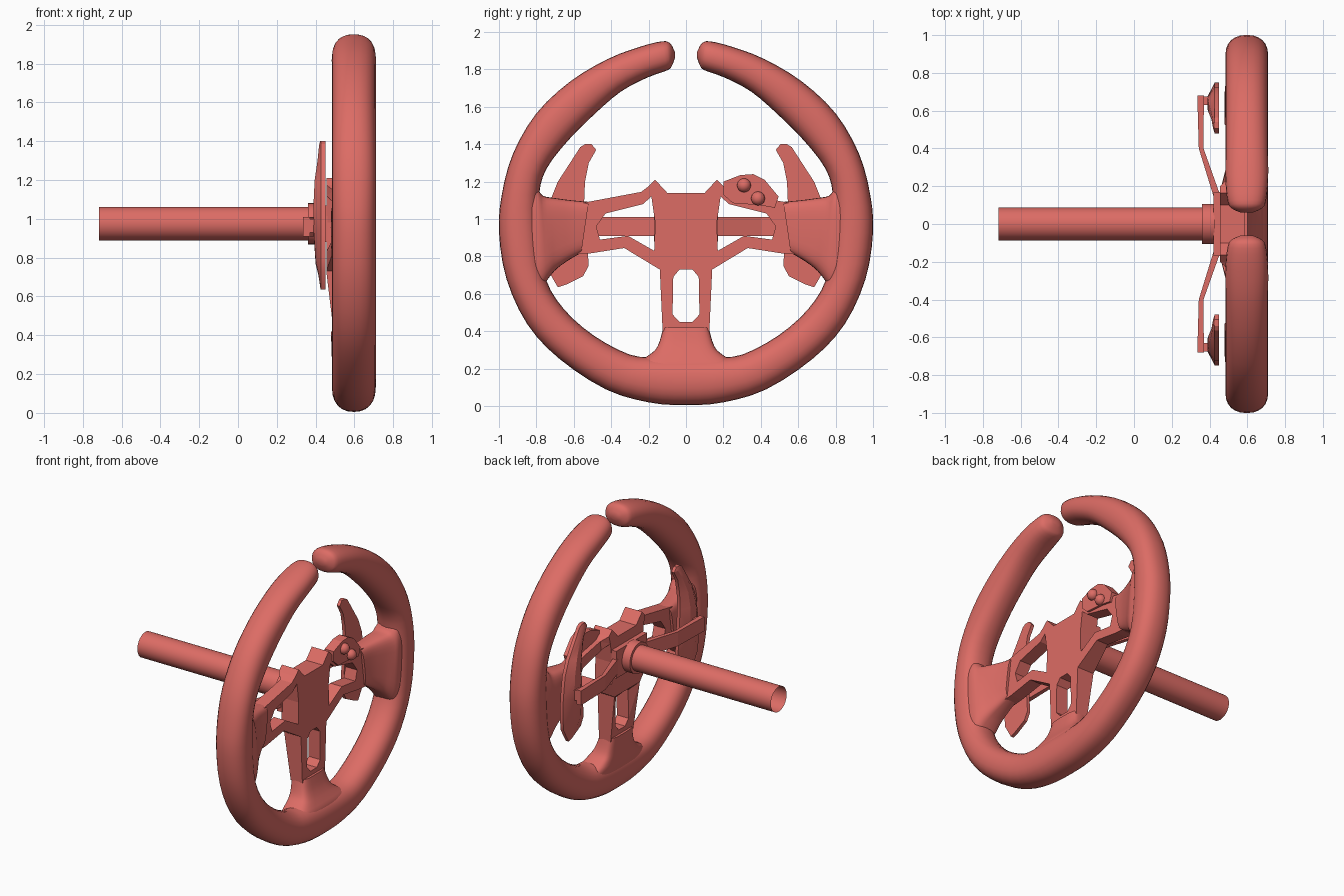
import bpy, bmesh, math
from mathutils import Vector

if "Cube" in bpy.data.objects:
    bpy.data.objects.remove(bpy.data.objects["Cube"])

RED = bpy.data.materials.new("red")
RED.diffuse_color = (0.72, 0.15, 0.13, 1)
RED.use_nodes = True
RED.node_tree.nodes["Principled BSDF"].inputs["Base Color"].default_value = RED.diffuse_color


def finish(bm, name, mirror=False, smooth=None):
    bmesh.ops.recalc_face_normals(bm, faces=bm.faces[:])
    me = bpy.data.meshes.new(name)
    bm.to_mesh(me)
    bm.free()
    ob = bpy.data.objects.new(name, me)
    bpy.context.collection.objects.link(ob)
    me.materials.append(RED)
    if mirror:
        m = ob.modifiers.new("mirror", 'MIRROR')
        m.use_axis = (False, True, False)
        m.use_mirror_merge = False
    if smooth:
        bpy.ops.object.select_all(action='DESELECT')
        ob.select_set(True)
        bpy.context.view_layer.objects.active = ob
        bpy.ops.object.shade_smooth_by_angle(angle=math.radians(smooth))
    return ob


def skin(rings, caps=(True, True)):
    """Joins a row of point rings into a tube."""
    bm = bmesh.new()
    vs = [[bm.verts.new(p) for p in r] for r in rings]
    n = len(vs[0])
    for a, b in zip(vs, vs[1:]):
        for i in range(n):
            bm.faces.new((a[i], a[(i + 1) % n], b[(i + 1) % n], b[i]))
    if caps[0]:
        bm.faces.new(vs[0])
    if caps[1]:
        bm.faces.new(vs[-1])
    return bm


def spline(st, steps):
    """Catmull-Rom through tuples of numbers."""
    st = [Vector(s) for s in st]
    out = []
    for i in range(len(st) - 1):
        p0, p1, p2, p3 = st[max(i - 1, 0)], st[i], st[i + 1], st[min(i + 2, len(st) - 1)]
        for k in range(steps):
            t = k / steps
            out.append(p1 + 0.5 * t * ((p2 - p0) + t * ((2 * p0 - 5 * p1 + 4 * p2 - p3)
                       + t * (3 * p1 - p0 - 3 * p2 + p3))))
    return out + [st[-1]]


def rounded_ring(s, power, n=24):
    """Station: edge point y,z; opposite edge point y,z; centre x; half depth."""
    a, b, xc, hd = Vector((s[0], s[1])), Vector((s[2], s[3])), s[4], s[5]
    mid, half = (a + b) / 2, (a - b) / 2
    ring = []
    for i in range(n):
        t = math.tau * i / n
        c, d = math.cos(t), math.sin(t)
        c = math.copysign(abs(c) ** (2 / power), c)
        d = math.copysign(abs(d) ** (2 / power), d)
        p = mid + half * c
        ring.append((xc + hd * d, p.x, p.y))
    return ring


def plate(name, loops, front, back, smooth=None):
    """Flat plate in the yz plane with holes; back is a depth function."""
    bm = bmesh.new()
    edges = []
    for lp in loops:
        v = [bm.verts.new((front, y, z)) for y, z in lp]
        edges += [bm.edges.new((v[i], v[(i + 1) % len(v)])) for i in range(len(v))]
    bmesh.ops.triangle_fill(bm, edges=edges, use_beauty=True, use_dissolve=False)
    r = bmesh.ops.extrude_face_region(bm, geom=bm.faces[:], use_keep_orig=True)
    for v in r["geom"]:
        if isinstance(v, bmesh.types.BMVert):
            v.co.x = back(v.co.y, v.co.z)
    return finish(bm, name, smooth=smooth)


def box(name, lo, hi, mirror=False):
    quad = [(lo[1], lo[2]), (hi[1], lo[2]), (hi[1], hi[2]), (lo[1], hi[2])]
    return finish(skin([[(x, y, z) for y, z in quad] for x in (lo[0], hi[0])]), name, mirror)


def cyl_ring(x, r, n=32):
    return [(x, r * math.cos(math.tau * i / n), 0.975 + r * math.sin(math.tau * i / n)) for i in range(n)]


def flip(pts):
    return [(-y, z) for y, z in reversed(pts)]


# open-topped rim: outer y,z / inner y,z / centre x / half depth
half = [(0, .005, 0, .26), (.2, .02, .16, .262), (.43, .09, .3, .275), (.68, .255, .49, .375),
        (.85, .44, .65, .515), (.96, .68, .75, .68), (1.0, .93, .78, .9), (.985, 1.13, .785, 1.13),
        (.925, 1.35, .745, 1.27), (.8, 1.565, .63, 1.42), (.62, 1.735, .49, 1.56),
        (.42, 1.855, .35, 1.68), (.25, 1.92, .21, 1.755), (.13, 1.95, .1, 1.795)]
half = [h + (.597, .113) for h in half]
half[-1] = half[-1][:5] + (.1,)
half += [(.085, 1.94, .075, 1.82, .597, .075), (.06, 1.895, .06, 1.86, .597, .03)]
full = [(-s[0], s[1], -s[2], s[3], s[4], s[5]) for s in reversed(half[1:])] + half
finish(skin([rounded_ring(s, 2.3) for s in spline(full, 3)]), "rim", smooth=50)

# side grips that blend the rim into the spokes
side = [(.88, 1.2, .88, .6, .597, .09), (.8, 1.165, .78, .63, .59, .1), (.765, 1.125, .73, .69, .58, .095),
        (.70, 1.112, .69, .735, .565, .085), (.61, 1.1, .62, .785, .55, .07), (.52, 1.092, .56, .818, .54, .062)]
finish(skin([rounded_ring(s, 4, 32) for s in spline(side, 3)]), "side_grip", True, 45)

# bottom grip
low = [(.31, .14, .1), (.28, .22, .1), (.215, .262, .09), (.165, .3, .08), (.14, .35, .07), (.122, .42, .062)]
low = [(w, z, -w, z, .597 - .057 * i / 5, d) for i, (w, z, d) in enumerate(low)]
finish(skin([rounded_ring(s, 4, 32) for s in spline(low, 3)]), "bottom_grip", smooth=45)

# spoke frame with cut-outs, thicker at the hub
edge = [(.1, 1.14), (.165, 1.21), (.2, 1.175), (.24, 1.145), (.56, 1.085), (.6, .81), (.52, .815), (.33, .845),
        (.14, .73), (.125, .4)]
hole = [(.185, 1.12), (.23, 1.08), (.43, 1.03), (.48, .96), (.46, .89), (.31, .91), (.17, .83), (.165, .98)]
slot = [(.035, .73), (.068, .69), (.072, .49), (.035, .45)]
plate("spoke_frame", [edge + flip(edge), hole, flip(hole), slot + flip(slot)], .585,
      lambda y, z: .455 if abs(y) < .21 and z > .72 else .495)

# hub mount behind the frame
box("hub_mount", (.42, -.17, .88), (.46, .17, 1.07))

# steering column and collar
finish(skin([cyl_ring(-.717, .087), cyl_ring(.37, .087)], (False, True)), "column", smooth=40)
finish(skin([cyl_ring(.36, .106), cyl_ring(.425, .106)]), "column_collar", smooth=40)

# shift paddles: inner edge y,z / outer edge y,z / ridge depth
pad = [(.64, .65, .685, .635, .425), (.55, .695, .74, .73, .415), (.52, .75, .748, .8, .4),
       (.53, .9, .745, .95, .39), (.545, 1.08, .725, 1.1, .39), (.54, 1.2, .685, 1.2, .395),
       (.52, 1.3, .62, 1.3, .41), (.48, 1.37, .565, 1.385, .418), (.505, 1.4, .54, 1.4, .423)]
rings = []
for iy, iz, oy, oz, xr in pad:
    rings.append([(x, iy + (oy - iy) * t, iz + (oz - iz) * t) for x, t in
                  ((.45, 0), (.45, 1), (.427, 1), (xr, .68), (xr, .34), (.427, 0))])
finish(skin(rings), "shift_paddle", True, 25)

# paddle arms and pegs
arm = [(.42, .15), (.343, .4), (.335, .68), (.37, .68), (.368, .4), (.45, .17)]
finish(skin([[(x, y, z) for x, y in arm] for z in (.91, 1.01)]), "paddle_arm", True)
box("paddle_peg", (.36, .63, .93), (.42, .675, 1.0), True)

# button pod with two round buttons
pod = [(.2, 1.13), (.2, 1.2), (.29, 1.235), (.36, 1.24), (.42, 1.21), (.495, 1.12), (.475, 1.06), (.39, 1.075),
       (.25, 1.085)]
plate("button_pod", [pod], .6, lambda y, z: .53)
for i, (y, z) in enumerate(((.31, 1.18), (.385, 1.11))):
    bm = bmesh.new()
    bmesh.ops.create_uvsphere(bm, u_segments=16, v_segments=10, radius=.037)
    bmesh.ops.translate(bm, verts=bm.verts[:], vec=(.603, y, z))
    finish(bm, f"button_{i + 1}", smooth=60)
